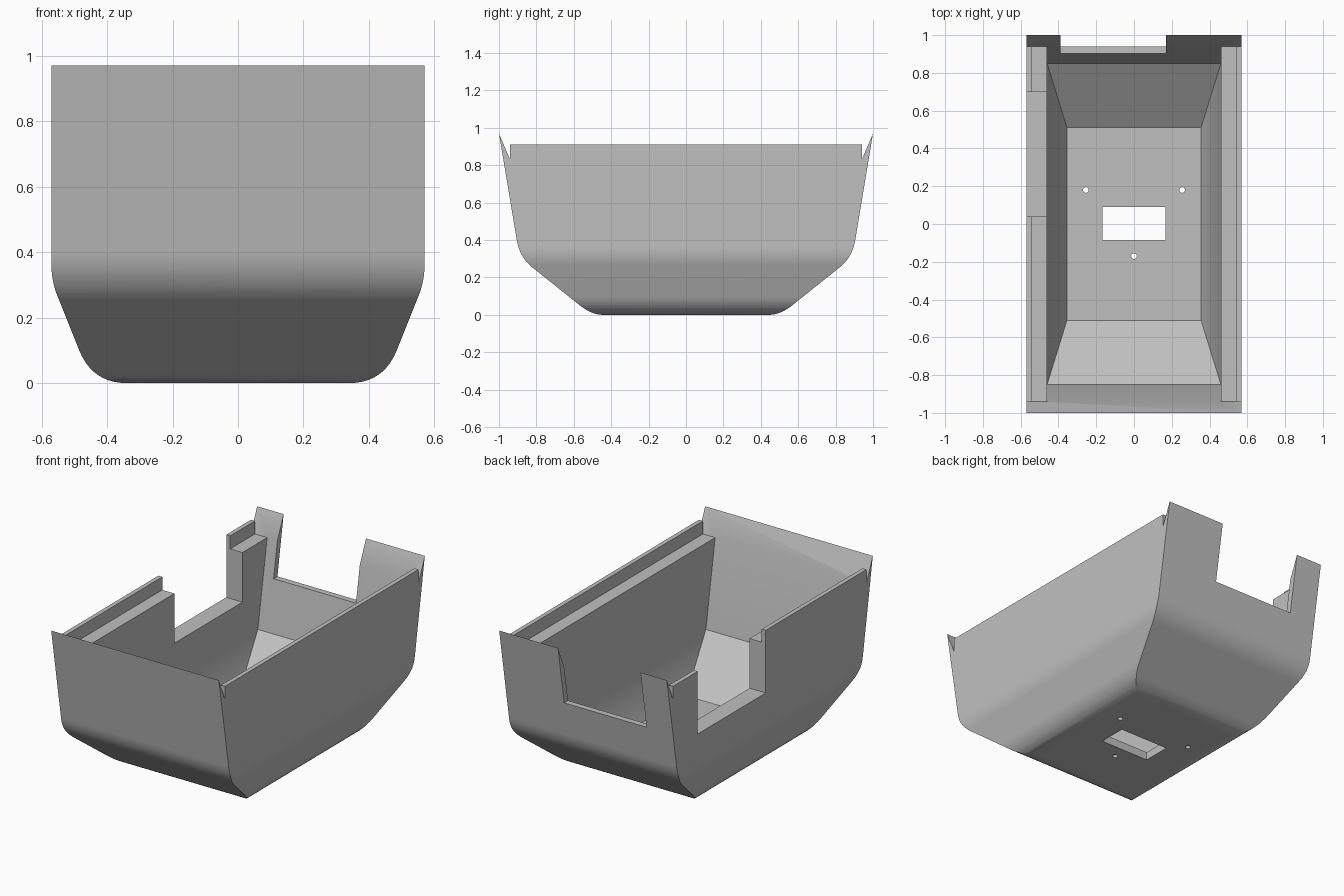
import bpy
import bmesh
from mathutils import Vector

cube = bpy.data.objects.get("Cube")
if cube:
    bpy.data.objects.remove(cube, do_unlink=True)

grey = bpy.data.materials.new("plain grey")
grey.use_nodes = True
COLOUR = (0.53, 0.53, 0.53, 1)
grey.diffuse_color = COLOUR
grey.node_tree.nodes["Principled BSDF"].inputs["Base Color"].default_value = COLOUR


def fillet(start, corner, end, steps=10):
    """Rounded corner as a short quadratic curve."""
    a, b, c = Vector(start), Vector(corner), Vector(end)
    ts = [i / steps for i in range(steps + 1)]
    return [tuple(a * (1 - t) ** 2 + b * 2 * t * (1 - t) + c * t * t) for t in ts]


def prism(name, half, axis, reach):
    """Mirror a half profile (across, z) and extrude it along x or y."""
    outline = half + [(-u, z) for u, z in reversed(half)]
    bm = bmesh.new()
    place = (lambda u, z: (-reach, u, z)) if axis == "x" else (lambda u, z: (u, -reach, z))
    face = bm.faces.new([bm.verts.new(place(u, z)) for u, z in outline])
    push = Vector((2 * reach, 0, 0)) if axis == "x" else Vector((0, 2 * reach, 0))
    new = bmesh.ops.extrude_face_region(bm, geom=[face])["geom"]
    moved = [v for v in new if isinstance(v, bmesh.types.BMVert)]
    bmesh.ops.translate(bm, verts=moved, vec=push)
    bmesh.ops.recalc_face_normals(bm, faces=bm.faces)
    return finish(name, bm)


def box(name, low, high):
    bm = bmesh.new()
    bmesh.ops.create_cube(bm, size=1)
    low, high = Vector(low), Vector(high)
    bmesh.ops.scale(bm, vec=high - low, verts=bm.verts)
    bmesh.ops.translate(bm, vec=(low + high) / 2, verts=bm.verts)
    return finish(name, bm)


def finish(name, bm):
    mesh = bpy.data.meshes.new(name)
    bm.to_mesh(mesh)
    bm.free()
    mesh.materials.append(grey)
    obj = bpy.data.objects.new(name, mesh)
    bpy.context.collection.objects.link(obj)
    return obj


def combine(target, tool, operation):
    """Apply a boolean and discard the tool."""
    tool.hide_render = True
    mod = target.modifiers.new("cut", "BOOLEAN")
    mod.operation = operation
    mod.solver = "EXACT"
    mod.object = tool
    bpy.context.view_layer.objects.active = target
    bpy.ops.object.modifier_apply(modifier=mod.name)
    bpy.data.objects.remove(tool, do_unlink=True)


# Outer body: long hull profile crossed with the end profile
hull = ([(1.005, 1.0)] + fillet((0.905, 0.40), (0.89, 0.309), (0.82, 0.253))
        + fillet((0.565, 0.049), (0.504, 0), (0.44, 0)))
ends = ([(0.57, 1.1)] + fillet((0.57, 0.36), (0.57, 0.3125), (0.552, 0.267))
        + fillet((0.485, 0.1), (0.445, 0), (0.34, 0)))
shell = prism("housing_shell", hull, "x", 0.8)
combine(shell, prism("end_profile", ends, "y", 1.3), "INTERSECT")

# Cavity with the stepped ledge along both side walls
knife = [(1.03, 1.04), (0.94, 0.83)]
cavity = prism("cavity", knife + [(0.85, 0.30), (0.51, 0.05)], "x", 0.8)
across = [(0.543, 1.2), (0.543, 0.83), (0.46, 0.83), (0.46, 0.30), (0.355, 0.05)]
combine(cavity, prism("cavity_sides", across, "y", 1.3), "INTERSECT")
combine(shell, cavity, "DIFFERENCE")

# Trim the side lips and leave the pointed end walls
combine(shell, prism("lip_trim", knife + [(0.94, 0.91)], "x", 0.75), "DIFFERENCE")

# Openings in the back wall, side wall and floor
combine(shell, box("back_opening", (-0.39, 0.8, 0.61), (0.17, 1.2, 1.3)), "DIFFERENCE")
combine(shell, box("side_opening", (-0.7, 0.04, 0.525), (-0.4, 0.70, 1.3)), "DIFFERENCE")
combine(shell, box("floor_window", (-0.167, -0.085, -0.1), (0.167, 0.09, 0.2)), "DIFFERENCE")

# Screw holes
for x, y in [(-0.255, 0.18), (0.255, 0.18), (0, -0.17)]:
    bm = bmesh.new()
    bmesh.ops.create_cone(bm, cap_ends=True, segments=20, radius1=0.015, radius2=0.015, depth=0.4)
    bmesh.ops.translate(bm, verts=bm.verts, vec=(x, y, 0))
    combine(shell, finish("screw_hole", bm), "DIFFERENCE")

# Smooth the rounded bends, keep the creases
bpy.ops.object.select_all(action="DESELECT")
shell.select_set(True)
bpy.context.view_layer.objects.active = shell
bpy.ops.object.shade_smooth_by_angle(angle=0.52)
weights = shell.modifiers.new("even shading", "WEIGHTED_NORMAL")
weights.keep_sharp = True
